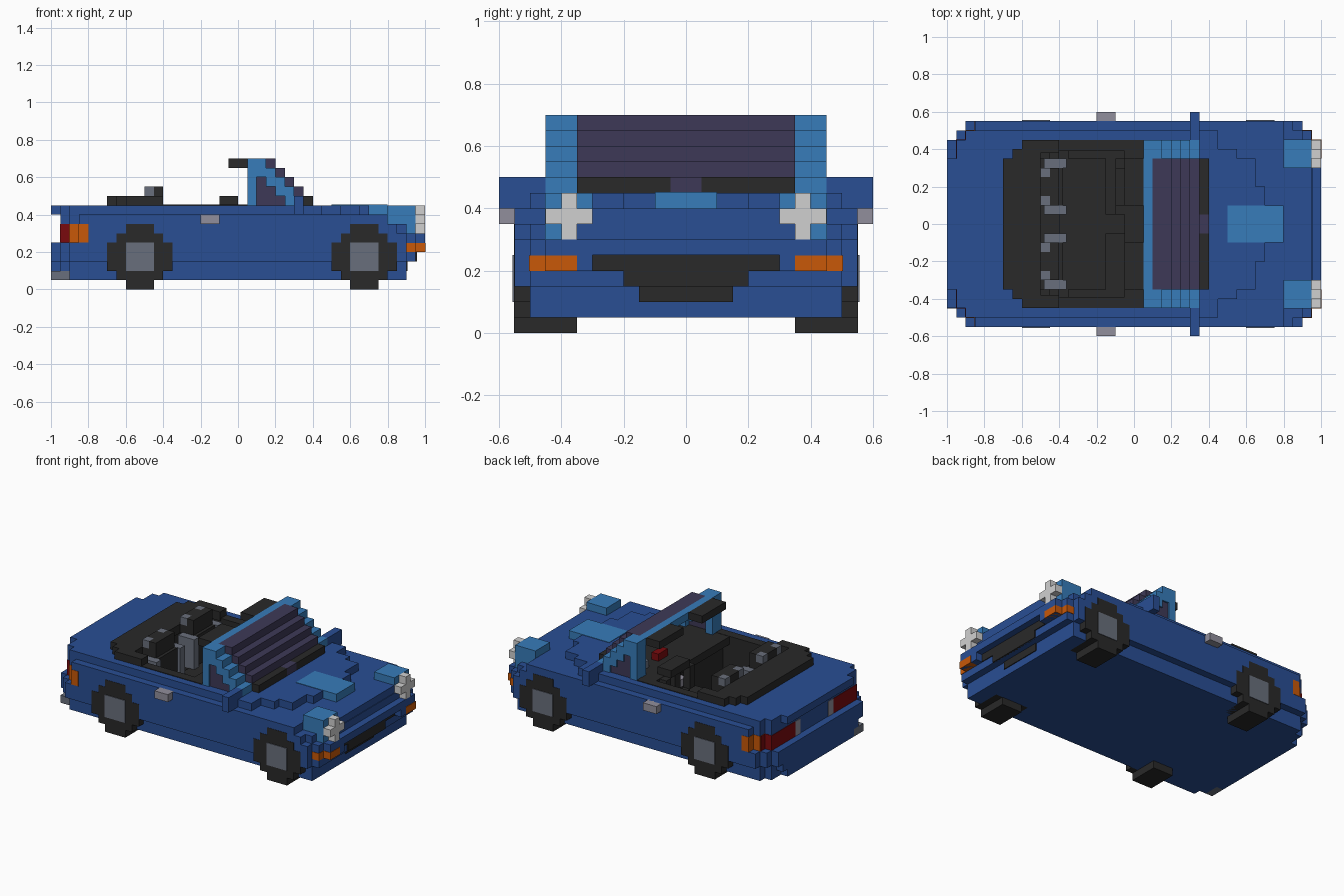
import bpy, bmesh

cube = bpy.data.objects.get("Cube")
if cube:
    bpy.data.objects.remove(cube, do_unlink=True)


def material(name, hex_rgb):
    rgb = [int(hex_rgb[i:i + 2], 16) / 255 for i in (0, 2, 4)]
    col = [c / 12.92 if c <= 0.04045 else ((c + 0.055) / 1.055) ** 2.4 for c in rgb] + [1.0]
    m = bpy.data.materials.new(name)
    m.use_nodes = True
    m.diffuse_color = col
    m.node_tree.nodes["Principled BSDF"].inputs["Base Color"].default_value = col
    return m


BLUE = material("body_blue", "294E94")
LIGHT = material("light_blue", "377CBA")
GLASS = material("tinted_glass", "3D3957")
BLACK = material("black_trim", "292929")
STEEL = material("steel_grey", "696F7C")
SILVER = material("silver_grey", "918F9C")
LAMP = material("lamp_white", "D0D0D0")
ORANGE = material("indicator_orange", "C85808")
RED = material("tail_red", "7A0A0D")


def part(name, mat, boxes, mirror=False):
    """One object from boxes (x0, x1, y0, y1, z0, z1), optionally mirrored in y."""
    bm = bmesh.new()
    if mirror:
        boxes = boxes + [(a, b, -d, -c, e, f) for a, b, c, d, e, f in boxes]
    for x0, x1, y0, y1, z0, z1 in boxes:
        for v in bmesh.ops.create_cube(bm, size=1)["verts"]:
            v.co = (x0 + (v.co.x + .5) * (x1 - x0),
                    y0 + (v.co.y + .5) * (y1 - y0),
                    z0 + (v.co.z + .5) * (z1 - z0))
    me = bpy.data.meshes.new(name)
    bm.to_mesh(me)
    bm.free()
    me.materials.append(mat)
    ob = bpy.data.objects.new(name, me)
    bpy.context.collection.objects.link(ob)
    return ob


# Body: stacked rows, each with stepped corners (x end, half width) and a cabin well
CAB_REAR, CAB_FRONT, CAB_SIDE = -.6, .1, .42
rows = [
    (.05, .10, [(-1, .35), (-.95, .45), (-.9, .5)], [(.9, .5)]),
    (.10, .15, [(-1, .4), (-.95, .45), (-.9, .5)], [(.9, .5)]),
    (.15, .20, [(-1, .45), (-.95, .5), (-.9, .55)], [(.9, .55), (.95, .5)]),
    (.20, .25, [(-1, .45), (-.95, .5), (-.9, .55)], [(.9, .55), (.95, .5)]),
    (.25, .30, [(-.95, .45), (-.9, .5), (-.85, .55)], [(.9, .55), (.95, .5), (1, .45)]),
    (.30, .35, [(-.95, .45), (-.9, .5), (-.85, .55)], [(.85, .55), (.9, .5), (.954, .35)]),
    (.35, .40, [(-.95, .45), (-.9, .5), (-.85, .55)], [(.8, .55), (.95, .3)]),
    (.40, .45, [(-1, .35), (-.95, .45), (-.9, .5)],
     [(.45, .5), (.55, .4), (.65, .35), (.7, .2)]),
]
body = []
for z0, z1, rear, front in rows:
    body += [(x, CAB_REAR, -w, w, z0, z1) for x, w in rear]
    body += [(CAB_FRONT, x, -w, w, z0, z1) for x, w in front]
    w = max(w for _, w in rear)
    body += [(CAB_REAR, CAB_FRONT, CAB_SIDE, w, z0, z1),
             (CAB_REAR, CAB_FRONT, -w, -CAB_SIDE, z0, z1)]
body += [(CAB_REAR, CAB_FRONT, -.5, .5, .05, .1)]
part("body", BLUE, body)
part("bumper_corners", BLUE, [(.94, 1, .3, .45, .2, .25)], True)
part("wing_mirrors", BLUE, [(.3, .35, .45, .6, .4, .5)], True)
part("door_handles", SILVER, [(-.2, -.1, .54, .6, .35, .4)], True)

# Hood scoop, lamp pods and cross-shaped headlights
part("hood_scoop", LIGHT, [(.5, .8, -.1, .1, .38, .453)])
part("headlight_pods", LIGHT, [(.8, .95, .3, .453, .3, .45)], True)
part("headlights", LAMP, [(.95, 1, .3, .45, .35, .4), (.95, 1, .35, .4, .3, .45)], True)

# Grille, indicators, tail lights, exhaust
part("grille", BLACK, [(.94, .956, -.3, .3, .2, .25), (.94, .956, -.2, .2, .15, .2),
                       (.89, .906, -.15, .15, .1, .15)])
part("front_indicators", ORANGE, [(.9, .953, .35, .503, .2, .249),
                                  (.95, 1.003, .35, .453, .2, .249)], True)
part("rear_indicators", ORANGE, [(-.852, -.8, .5, .552, .25, .35),
                                 (-.902, -.85, .45, .502, .25, .35)], True)
part("tail_lights", RED, [(-.953, -.902, .2, .453, .25, .35),
                          (-.904, -.88, .44, .498, .25, .35)], True)
part("reverse_lights", SILVER, [(-.953, -.92, .15, .2, .25, .35)], True)
part("exhaust", STEEL, [(-1.0, -.9, -.453, -.35, .05, .1)])

# Wheels: stepped discs with square hubs
for label, cx in (("rear", -.525), ("front", .675)):
    steps = [(.075, 0, .35), (.125, .05, .3), (.175, .1, .25)]
    part(label + "_wheels", BLACK,
         [(cx - r, cx + r, .35, .552, a, b) for r, a, b in steps], True)
    part(label + "_hubs", STEEL, [(cx - .075, cx + .075, .5, .556, .1, .25)], True)

# Cabin lining, dashboard and folded roof
part("cabin_lining", BLACK, [(-.6, .1, -.42, .42, .1, .12), (-.62, -.58, -.42, .42, .1, .45),
                             (-.6, .05, -.45, -.39, .11, .454), (-.6, .05, .39, .45, .11, .454)])
part("dashboard", BLACK, [(0, .3, -.42, .42, .11, .452), (-.05, 0, -.42, .42, .4, .452)])
part("folded_roof", BLACK, [(-.7, -.58, -.35, .35, .44, .5), (-.65, -.55, -.4, .4, .44, .5),
                            (-.6, -.5, -.45, .45, .44, .5), (-.5, -.4, .38, .45, .44, .5),
                            (-.5, -.4, -.45, -.38, .44, .5)])
part("gauge", RED, [(.1, .15, .05, .15, .45, .5)])
part("dash_panels", STEEL, [(.1, .15, .25, .35, .45, .5)])
part("centre_console", BLACK, [(-.4, 0, -.05, .05, .11, .25)])
part("dash_switches", SILVER, [(-.04, .01, .05, .15, .3, .35)])
part("steering_wheel", BLACK, [(-.1, -.05, .1, .3, .45, .5), (-.1, -.05, .1, .3, .25, .3),
                               (-.1, -.05, .05, .1, .3, .45), (-.1, -.05, .3, .35, .3, .45),
                               (-.08, 0, .17, .23, .3, .45), (-.05, 0, .1, .3, .45, .5)])

# Seats with grey side bolsters and headrests
part("seats", BLACK, [(-.45, -.15, .05, .35, .12, .25), (-.48, -.38, .1, .3, .2, .45),
                      (-.5, -.4, .1, .3, .44, .5), (-.45, -.4, .1, .3, .5, .55),
                      (-.5, -.4, .15, .25, .5, .55)], True)
part("seat_bolsters", STEEL, [(-.48, -.36, .05, .1, .2, .45), (-.48, -.36, .3, .35, .2, .45),
                              (-.5, -.45, .1, .15, .5, .55), (-.5, -.45, .25, .3, .5, .55)], True)

# Stepped windshield with pillars, side glass and sun visors
glass, pillars, quarter = [], [(.05, .1, .35, .45, .44, .7)], []
for i in range(5):
    z, x = .45 + .05 * i, .4 - .05 * i
    glass.append((x - .1, x if i else .35, -.35, .35, z, z + .05))
    pillars.append((x - .15, x - .05, .35, .45, z, z + .05))
    if i < 4:
        quarter.append((.1, x - .15, .39, .44, z, z + .05))
glass.append((.34, .4, -.05, .05, .45, .5))
part("windshield", GLASS, glass)
part("quarter_windows", GLASS, quarter, True)
part("windshield_pillars", LIGHT, pillars, True)
part("windshield_header", LIGHT, [(.05, .1, -.36, .36, .65, .7)])
part("cowl", BLACK, [(.35, .4, .05, .35, .44, .5)], True)
part("sun_visors", BLACK, [(-.05, .05, .1, .35, .65, .7)], True)
